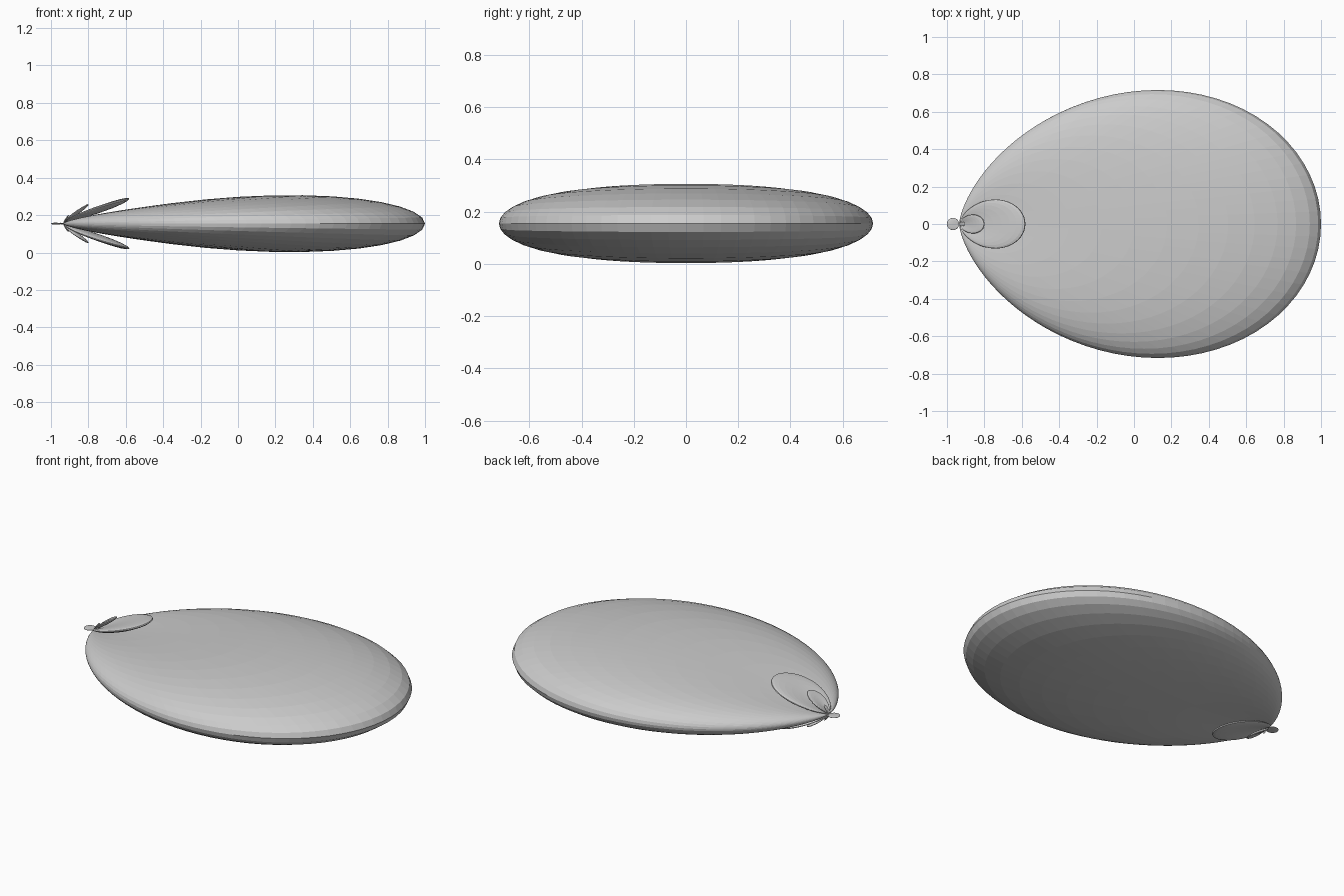
import bpy, bmesh
from math import sin, cos, pi, asin, radians

if "Cube" in bpy.data.objects:
    bpy.data.objects.remove(bpy.data.objects["Cube"])

ORIGIN = (-0.935, 0.0, 0.1545)   # point where all lobes meet
FRONT, BACK = 1.935, 0.065       # peak radius of front and back lobes
N = 8                            # number of array elements (nulls at k / 4)


def array_factor(el):
    h = pi * sin(el) / 2
    return 1.0 if abs(h) < 1e-6 else abs(sin(N * h) / (N * sin(h)))


def radius(el, az, peak, az_pow, el_pow):
    return peak * array_factor(el) * max(cos(az), 0) ** az_pow * max(cos(el), 0) ** el_pow


def lobe(name, s0, s1, rows, cols, peak, az_pow, el_pow, side):
    """Closed lobe between the nulls sin(el) = s0 and s1; side +1 front, -1 back."""
    e0, e1 = asin(s0), asin(s1)
    bm = bmesh.new()
    grid = []
    for i in range(rows + 1):
        el = e0 + (e1 - e0) * i / rows
        row = []
        for j in range(cols + 1):
            az = -pi / 2 + pi * j / cols
            r = radius(el, az, peak, az_pow, el_pow)
            if i in (0, rows) or j in (0, cols):
                r = 0.0
            row.append(bm.verts.new((side * r * cos(el) * cos(az),
                                     r * cos(el) * sin(az), r * sin(el))))
        grid.append(row)
    for i in range(rows):
        for j in range(cols):
            bm.faces.new((grid[i][j], grid[i][j + 1], grid[i + 1][j + 1], grid[i + 1][j]))
    bmesh.ops.remove_doubles(bm, verts=bm.verts, dist=1e-6)
    bmesh.ops.recalc_face_normals(bm, faces=bm.faces)
    me = bpy.data.meshes.new(name)
    bm.to_mesh(me)
    bm.free()
    ob = bpy.data.objects.new(name, me)
    ob.location = ORIGIN
    bpy.context.collection.objects.link(ob)
    return ob


# Main front lobe and small back lobe
lobe("main_lobe", -0.25, 0.25, 30, 90, FRONT, 2.2, 2.3, 1)
lobe("back_lobe", -0.25, 0.25, 30, 40, BACK, 1.0, 1.0, -1)

# Side lobes, mirrored above and below
for k in (1, 2, 3):
    a, b = k * 0.25, (k + 1) * 0.25
    for label, s0, s1 in (("upper", a, b), ("lower", -b, -a)):
        lobe(f"{label}_side_lobe_{k}", s0, s1, 16, 60, FRONT, 2.2, 2.3, 1)
        lobe(f"{label}_back_side_lobe_{k}", s0, s1, 12, 24, BACK, 1.0, 1.0, -1)
